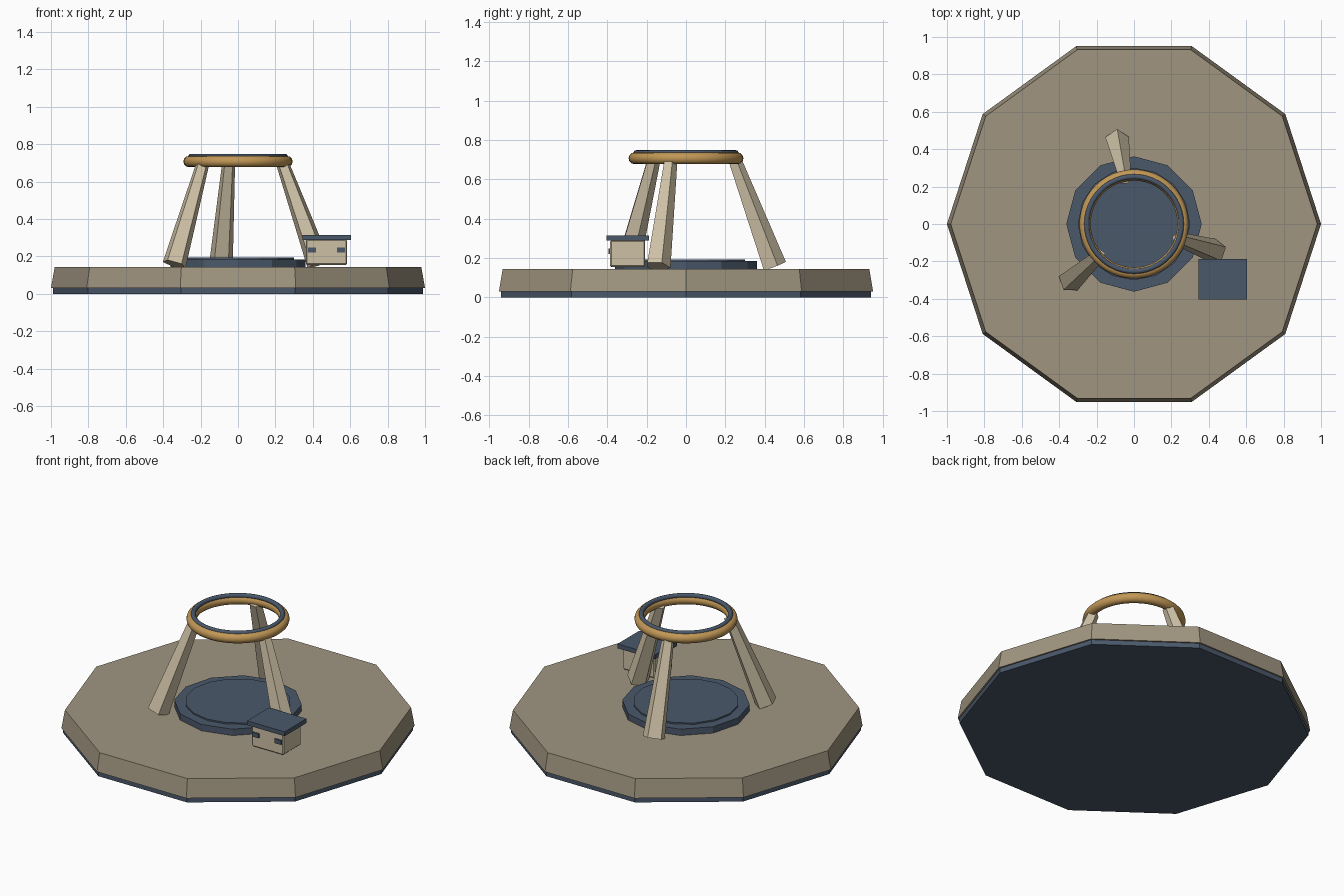
import bpy
from math import radians, cos, sin, pi
from mathutils import Vector

if "Cube" in bpy.data.objects:
    bpy.data.objects.remove(bpy.data.objects["Cube"], do_unlink=True)


def material(name, rgb):
    # sRGB bytes to linear colour
    col = [((c / 255 + 0.055) / 1.055) ** 2.4 for c in rgb] + [1]
    m = bpy.data.materials.new(name)
    m.use_nodes = True
    m.diffuse_color = col
    m.node_tree.nodes["Principled BSDF"].inputs["Base Color"].default_value = col
    return m


STONE = material("sandy stone", (160, 149, 128))
PALE = material("pale plaster", (206, 193, 166))
SLATE = material("slate blue", (74, 88, 106))
GOLD = material("warm gold", (193, 151, 86))


def finish(name, mat, smooth=False):
    ob = bpy.context.object
    ob.name = ob.data.name = name
    ob.data.materials.append(mat)
    if smooth:
        bpy.ops.object.shade_smooth_by_angle(angle=radians(40))
    return ob


def frustum(name, mat, sides, r1, r2, z1, z2, turn=0.0):
    bpy.ops.mesh.primitive_cone_add(vertices=sides, radius1=r1, radius2=r2, depth=z2 - z1,
                                    location=(0, 0, (z1 + z2) / 2), rotation=(0, 0, turn))
    return finish(name, mat)


def box(name, mat, lo, hi):
    lo, hi = Vector(lo), Vector(hi)
    bpy.ops.mesh.primitive_cube_add(size=1, location=(lo + hi) / 2)
    bpy.context.object.scale = hi - lo
    bpy.ops.object.transform_apply(location=False, rotation=False, scale=True)
    return finish(name, mat)


def ring(name, mat, major, minor, z):
    bpy.ops.mesh.primitive_torus_add(major_radius=major, minor_radius=minor, major_segments=48,
                                     minor_segments=12, location=(0, 0, z))
    return finish(name, mat, smooth=True)


# Ten-sided island base
frustum("base_underside", SLATE, 10, 0.99, 0.99, 0, 0.03, pi / 10)
frustum("base_slab", STONE, 10, 1.0, 0.98, 0.03, 0.144, pi / 10)

# Stepped central pad
frustum("pad_lower", SLATE, 12, 0.362, 0.362, 0.14, 0.184)
frustum("pad_upper", SLATE, 16, 0.3, 0.3, 0.18, 0.193)

# Three leaning five-sided legs
for i in range(3):
    a = radians(101.5 + 120 * i)
    foot = Vector((0.455 * cos(a), 0.455 * sin(a), 0.158))
    head = Vector((0.25 * cos(a), 0.25 * sin(a), 0.70))
    axis = head - foot
    bpy.ops.mesh.primitive_cone_add(vertices=5, radius1=0.066, radius2=0.036, depth=axis.length,
                                    location=(foot + head) / 2)
    bpy.context.object.rotation_euler = Vector((0, 0, 1)).rotation_difference(axis).to_euler()
    finish(f"leg_{i + 1}", PALE)

# Crown ring with inner trim
ring("crown_ring", GOLD, 0.262, 0.03, 0.707)
ring("crown_trim", SLATE, 0.253, 0.014, 0.734)

# Small hut with flat roof and two front windows
hut = box("hut_walls", PALE, (0.364, -0.386, 0.155), (0.583, -0.208, 0.29))
bev = hut.modifiers.new("edges", "BEVEL")
bev.width = 0.006
bev.segments = 1
box("hut_roof", SLATE, (0.346, -0.404, 0.288), (0.605, -0.188, 0.315))
for side, x in (("right", 0.396), ("left", 0.551)):
    box(f"hut_window_{side}", SLATE, (x - 0.022, -0.394, 0.221), (x + 0.022, -0.385, 0.248))
